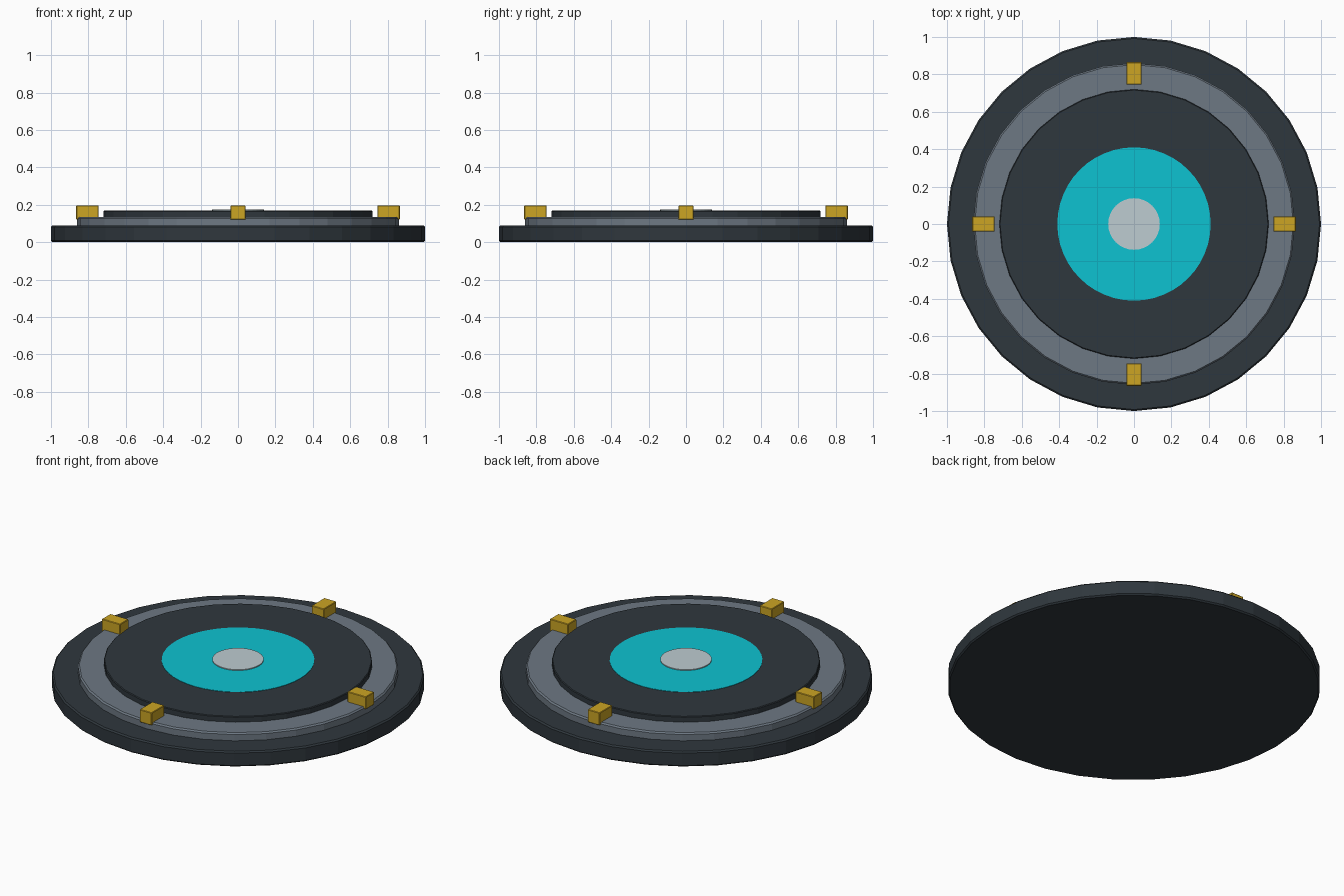
import bpy
from math import cos, sin, pi

cube = bpy.data.objects.get("Cube")
if cube:
    bpy.data.objects.remove(cube, do_unlink=True)


def material(name, srgb):
    """Flat material from 8-bit display colour, stored as linear."""
    lin = [((c / 255 + 0.055) / 1.055) ** 2.4 for c in srgb]
    m = bpy.data.materials.new(name)
    m.use_nodes = True
    m.diffuse_color = (*lin, 1)
    m.node_tree.nodes["Principled BSDF"].inputs["Base Color"].default_value = (*lin, 1)
    return m


dark = material("dark_metal", (47, 55, 61))
steel = material("steel_grey", (109, 120, 131))
cyan = material("glowing_cyan", (13, 194, 209))
silver = material("pale_silver", (190, 204, 209))
gold = material("gold", (204, 165, 36))


def finish(obj, name, mat, bevel):
    obj.name = name
    obj.data.materials.append(mat)
    if bevel:
        mod = obj.modifiers.new("edge_bevel", "BEVEL")
        mod.width = bevel
        mod.segments = 1
        mod.limit_method = "ANGLE"


def disc(name, radius, bottom, top, mat, bevel=0, sides=32):
    bpy.ops.mesh.primitive_cylinder_add(
        vertices=sides, radius=radius, depth=top - bottom,
        location=(0, 0, (top + bottom) / 2))
    finish(bpy.context.object, name, mat, bevel)


# Stacked round platform
disc("base_plate", 1.0, 0, 0.09, dark, 0.008)
disc("raised_ring", 0.86, 0.08, 0.135, steel, 0.008)
disc("inner_deck", 0.72, 0.12, 0.168, dark, 0.004)
disc("energy_disc", 0.41, 0.162, 0.170, cyan, sides=48)
disc("centre_hub", 0.138, 0.16, 0.175, silver, sides=32)

# Four clamps around the ring
for i, side in enumerate(("left", "back", "right", "front")):
    a = i * pi / 2
    bpy.ops.mesh.primitive_cube_add(
        size=1, location=(0.805 * cos(a), 0.805 * sin(a), 0.158), rotation=(0, 0, a))
    clamp = bpy.context.object
    clamp.scale = (0.12, 0.08, 0.075)
    bpy.ops.object.transform_apply(location=False, rotation=False, scale=True)
    finish(clamp, "clamp_" + side, gold, 0.003)
